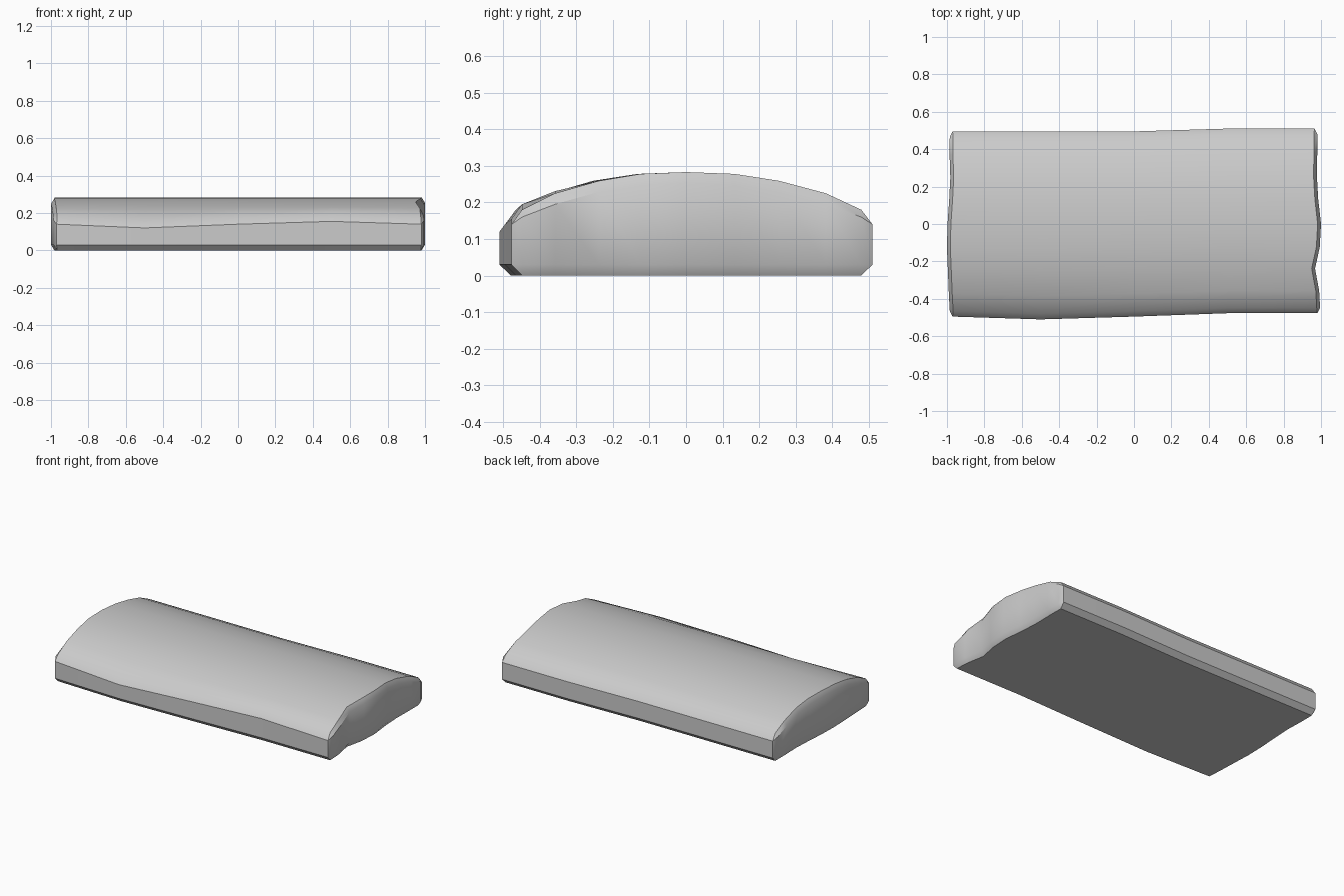
import bpy
import bmesh

cube = bpy.data.objects.get("Cube")
if cube:
    bpy.data.objects.remove(cube, do_unlink=True)

# Stone colour
stone = bpy.data.materials.new("stone grey")
stone.use_nodes = True
grey = (0.6, 0.6, 0.6, 1)
stone.diffuse_color = grey
stone.node_tree.nodes["Principled BSDF"].inputs["Base Color"].default_value = grey

# Cross-section columns from front to back: fraction of half width, top height
COLUMNS = [(-1, .14), (-.94, .18), (-.75, .225), (-.5, .259), (-.26, .278), (0, .283),
           (.26, .278), (.5, .259), (.75, .225), (.94, .18), (1, .14)]
# How strongly the front edge's rise and fall moves each column
FOLLOW = [1, 1, .4]
# Wavy end outlines, one value per column
LEFT_END = [-.97, -.985, -.99, -.995, -1, -.997, -.988, -.982, -.986, -.985, -.97]
RIGHT_END = [.98, .995, .99, .968, .993, 1, .985, .978, .98, .98, .965]
# Stations along the length: x, front half width, back half width, edge shift
STATIONS = [(-1, .495, .495, 0), (-.5, .51, .495, -.02), (0, .495, .495, 0),
            (.5, .477, .51, .015), (1, .477, .51, 0)]
CHAMFER = .03
END_INSET = .018

bm = bmesh.new()


def ring(station):
    """Paired top and bottom vertices of one cross-section."""
    x, front, back, shift = station
    tops, bottoms = [], []
    last = len(COLUMNS) - 1
    for i, (u, z) in enumerate(COLUMNS):
        y = u * (front if u < 0 else back)
        z += shift * (FOLLOW[i] if i < len(FOLLOW) else 0)
        px = x
        if abs(x) == 1:
            px = (LEFT_END if x < 0 else RIGHT_END)[i]
            if 0 < i < last:
                px -= x * END_INSET
        low = CHAMFER if i in (0, last) else 0
        tops.append(bm.verts.new((px, y, z)))
        bottoms.append(bm.verts.new((px, y, low)))
    return tops, bottoms


# Body skin between neighbouring stations
rings = [ring(s) for s in STATIONS]
for a, b in zip(rings, rings[1:]):
    loop_a, loop_b = (r[0] + r[1][::-1] for r in (a, b))
    for i in range(len(loop_a)):
        j = (i + 1) % len(loop_a)
        bm.faces.new((loop_a[i], loop_a[j], loop_b[j], loop_b[i]))


def cap(tops, bottoms, outline):
    """Wavy end face with a chamfer above and below."""
    last = len(tops) - 1
    c, d = list(tops), list(bottoms)
    for i in range(1, last):
        t = tops[i].co
        drop = .02 if i in (1, last - 1) else CHAMFER
        c[i] = bm.verts.new((outline[i], t.y, t.z - drop))
        d[i] = bm.verts.new((outline[i], t.y, CHAMFER))
    for i in range(last):
        j = i + 1
        for quad in ((c[i], c[j], d[j], d[i]),
                     (tops[i], tops[j], c[j], c[i]),
                     (bottoms[i], d[i], d[j], bottoms[j])):
            bm.faces.new(list(dict.fromkeys(quad)))


cap(*rings[0], LEFT_END)
cap(*rings[-1], RIGHT_END)
bmesh.ops.recalc_face_normals(bm, faces=bm.faces[:])

# Worn stone slab object
mesh = bpy.data.meshes.new("stone_slab")
bm.to_mesh(mesh)
bm.free()
mesh.materials.append(stone)
slab = bpy.data.objects.new("stone_slab", mesh)
bpy.context.collection.objects.link(slab)
bpy.ops.object.select_all(action="DESELECT")
slab.select_set(True)
bpy.context.view_layer.objects.active = slab
bpy.ops.object.shade_smooth_by_angle(angle=.56)
